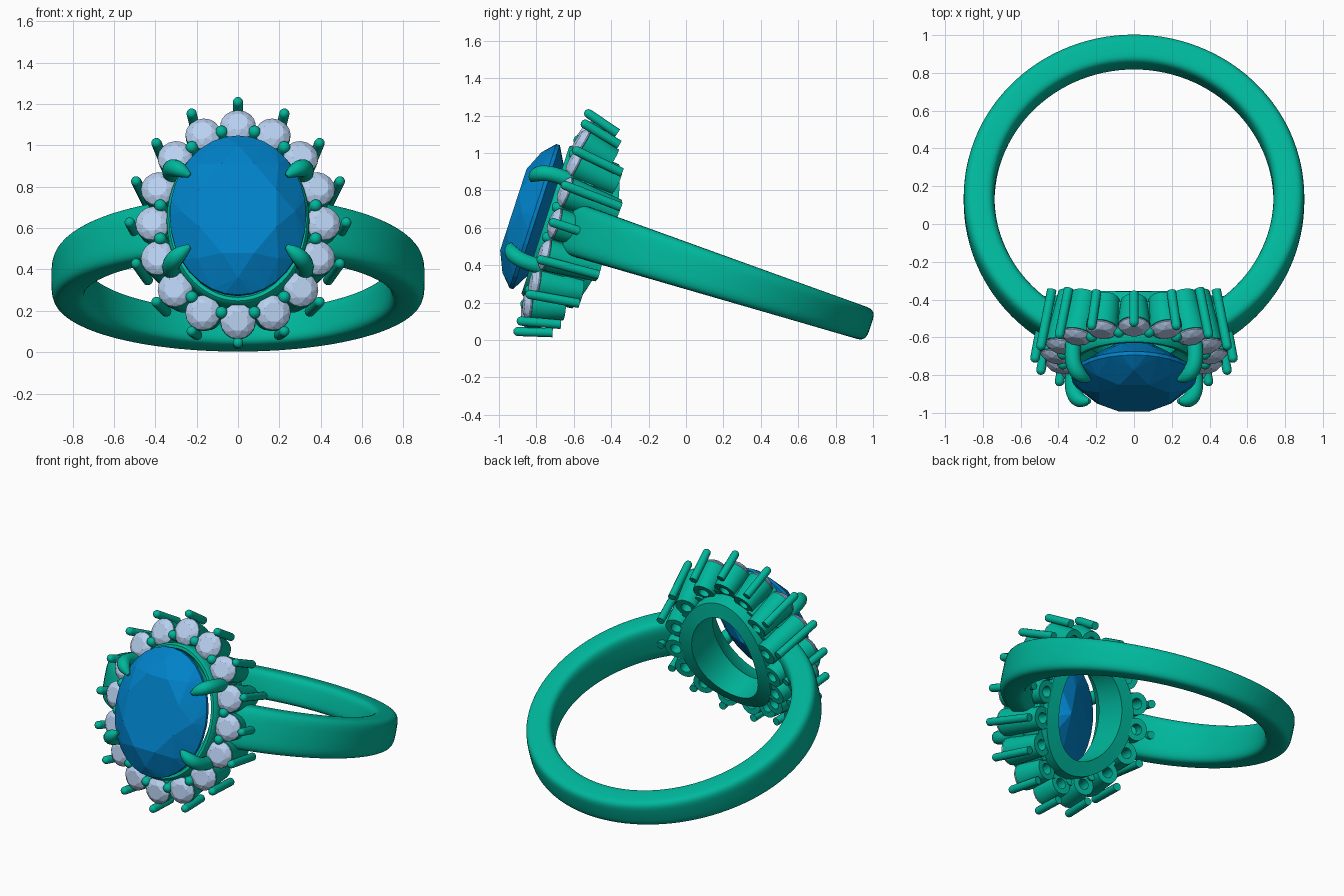
import bpy, bmesh
from math import sin, cos, pi, radians, copysign
from mathutils import Vector, Matrix

if "Cube" in bpy.data.objects:
    bpy.data.objects.remove(bpy.data.objects["Cube"])

# Everything is built in the ring's own frame (axis = z, head towards -y), then tilted
TILT = Matrix.Translation((0, 0.104, 0.363)) @ Matrix.Rotation(radians(-18), 4, 'X')
FRONT = Vector((0, -1, 0))


def material(name, rgb):
    m = bpy.data.materials.new(name)
    m.diffuse_color = (*rgb, 1)
    m.use_nodes = True
    m.node_tree.nodes["Principled BSDF"].inputs["Base Color"].default_value = m.diffuse_color
    return m


METAL = material("green_metal", (0.0, 0.47, 0.33))
BLUE = material("blue_gem", (0.0, 0.22, 0.58))
PALE = material("pale_gem", (0.48, 0.63, 0.87))


def finish(name, bm, mat, smooth=True):
    bmesh.ops.recalc_face_normals(bm, faces=bm.faces)
    me = bpy.data.meshes.new(name)
    bm.to_mesh(me)
    bm.free()
    for p in me.polygons:
        p.use_smooth = smooth
    if smooth:
        me.set_sharp_from_angle(angle=radians(40))
    me.materials.append(mat)
    ob = bpy.data.objects.new(name, me)
    ob.matrix_world = TILT
    bpy.context.collection.objects.link(ob)


def loft(bm, rings, loop=False):
    """Skin a list of closed rings; cap the ends, or join last ring to first."""
    vs = [[bm.verts.new(p) for p in r] for r in rings]
    pairs = list(zip(vs, vs[1:]))
    if loop:
        pairs.append((vs[-1], vs[0]))
    else:
        bm.faces.new(vs[0])
        bm.faces.new(vs[-1])
    n = len(vs[0])
    for a, b in pairs:
        for i in range(n):
            j = (i + 1) % n
            bm.faces.new((a[i], a[j], b[j], b[i]))


def frame(pos, axis):
    return Matrix.Translation(pos) @ axis.to_track_quat('Z', 'Y').to_matrix().to_4x4()


def lathe(bm, profile, m, n=24, loop=False):
    """Profile of (radius, height) around the z axis of frame m."""
    loft(bm, [[m @ Vector((r * cos(2 * pi * i / n), r * sin(2 * pi * i / n), h))
               for i in range(n)] for r, h in profile], loop)


def rod(bm, tip, axis, r, length):
    prof = [(r, -length)] + [(r * cos(k * pi / 10), r * sin(k * pi / 10)) for k in range(5)]
    lathe(bm, prof + [(r * 0.05, r)], frame(tip, axis), 14)


def gem(bm, m, sx, sy, crown, pav, table, girdle, n):
    """Brilliant cut: convex hull of table, crown, girdle, pavilion and culet."""
    pts = []
    for count, r, h, off in ((8, table, crown, 0.5), (8, (1 + table) / 2 + .03, crown * .56, 0),
                             (n, 1, 0, 0), (n, 1, -girdle, 0),
                             (8, .55, -girdle - pav * .5, 0.5)):
        pts += [(r * cos(2 * pi * (i + off) / count) * sx,
                 r * sin(2 * pi * (i + off) / count) * sy, h) for i in range(count)]
    pts.append((0, 0, -girdle - pav))
    vs = [bm.verts.new(m @ Vector(p)) for p in pts]
    bmesh.ops.convex_hull(bm, input=vs)


def back_y(z):
    """The back of the head bulges towards the finger at mid height."""
    return -.525 - .16 * (z / .575) ** 2


# Shank: open band, wider towards the head
bm = bmesh.new()
rings = []
for k in range(97):
    a = radians(27 + 306 * k / 96)
    d = Vector((sin(a), -cos(a), 0))
    half = 0.09 + 0.053 * (1 + cos(a)) / 2
    sec = []
    for i in range(40):
        t = 2 * pi * i / 40
        c, s = cos(t), sin(t)
        u = copysign(abs(c) ** 0.5, c) * 0.082
        v = copysign(abs(s) ** 0.5, s) * half
        sec.append(d * (0.82 + u) + Vector((0, 0.028, v)))
    rings.append(sec)
loft(bm, rings)
finish("shank", bm, METAL)

# Centre stone: large oval
bm = bmesh.new()
gem(bm, Matrix.Translation((0, -.97, 0)) @ Matrix.Rotation(pi / 2, 4, 'X'),
    0.33, 0.405, 0.11, 0.22, 0.61, 0.02, 32)
finish("centre_stone", bm, BLUE, False)

# Oval cup under the centre stone, open at the back (y None = curved back face)
bm = bmesh.new()
cup = [(-.012, -.90), (0, -.885), (0, -.83), (-.02, None), (-.11, None),
       (-.11, -.77), (-.09, -.78), (-.03, -.90)]
rings = []
for off, y in cup:
    ring = []
    for i in range(64):
        x = (.345 + off) * cos(2 * pi * i / 64)
        z = (.425 + off) * sin(2 * pi * i / 64)
        ring.append(Vector((x, back_y(z) - .012 if y is None else y, z)))
    rings.append(ring)
loft(bm, rings, loop=True)
finish("centre_cup", bm, METAL)

# Four claws curling over the centre stone
bm = bmesh.new()
for sx in (-1, 1):
    for sz in (-1, 1):
        p = [Vector((sx * x, y, sz * z)) for x, y, z in
             ((.30, -.72, .23), (.33, -.88, .25), (.355, -1.03, .265), (.235, -1.035, .18))]
        side = (p[3] - p[0]).cross(FRONT).normalized()
        rings = []
        for k in range(17):
            t = k / 16
            q = 1 - t
            c = p[0] * q**3 + p[1] * 3 * q*q*t + p[2] * 3 * q*t*t + p[3] * t**3
            tan = ((p[1] - p[0]) * q*q + (p[2] - p[1]) * 2 * q*t + (p[3] - p[2]) * t*t).normalized()
            r = 0.042 * (1 if t < .7 else max(.08, 1 - ((t - .7) / .3) ** 2) ** .5)
            nrm = tan.cross(side)
            rings.append([c + side * r * cos(2 * pi * i / 14) + nrm * r * sin(2 * pi * i / 14)
                          for i in range(14)])
        loft(bm, rings)
finish("centre_claws", bm, METAL)

# Halo: 16 round stones in flared collets, outer rods and inner beads
A, B, COUNT = 0.412, 0.5, 16


def halo(i):
    t = 2 * pi * i / COUNT
    t += 0.047 * sin(2 * t)
    n = Vector((sin(t) / A, 0, cos(t) / B)).normalized()
    splay = radians(10 + 6 * cos(t) ** 2)
    return Vector((A * sin(t), -0.845, B * cos(t))), n, FRONT * cos(splay) + n * sin(splay)


stones, collets, rods, beads = (bmesh.new() for _ in range(4))
for i in range(COUNT):
    pos, n, axis = halo(i)
    m = frame(pos, axis)
    depth = back_y(pos.z * 1.13) - pos.y
    gem(stones, m, .085, .085, .028, .06, .58, .006, 16)
    lathe(collets, [(.086, -.01), (.086, -.04), (.07, -depth), (.034, -depth), (.034, -.09),
                    (.075, -.01)], m, 24, loop=True)
    tip = pos + n * .112 + FRONT * .01
    rod(rods, tip, axis, .025, depth + .02)
    pos, n, axis = halo(i + .5)
    rod(beads, pos - n * .03 + FRONT * .015, axis, .03, back_y(pos.z) - pos.y - .03)
finish("halo_stones", stones, PALE, False)
finish("halo_collets", collets, METAL)
finish("halo_outer_rods", rods, METAL)
finish("halo_inner_beads", beads, METAL)
